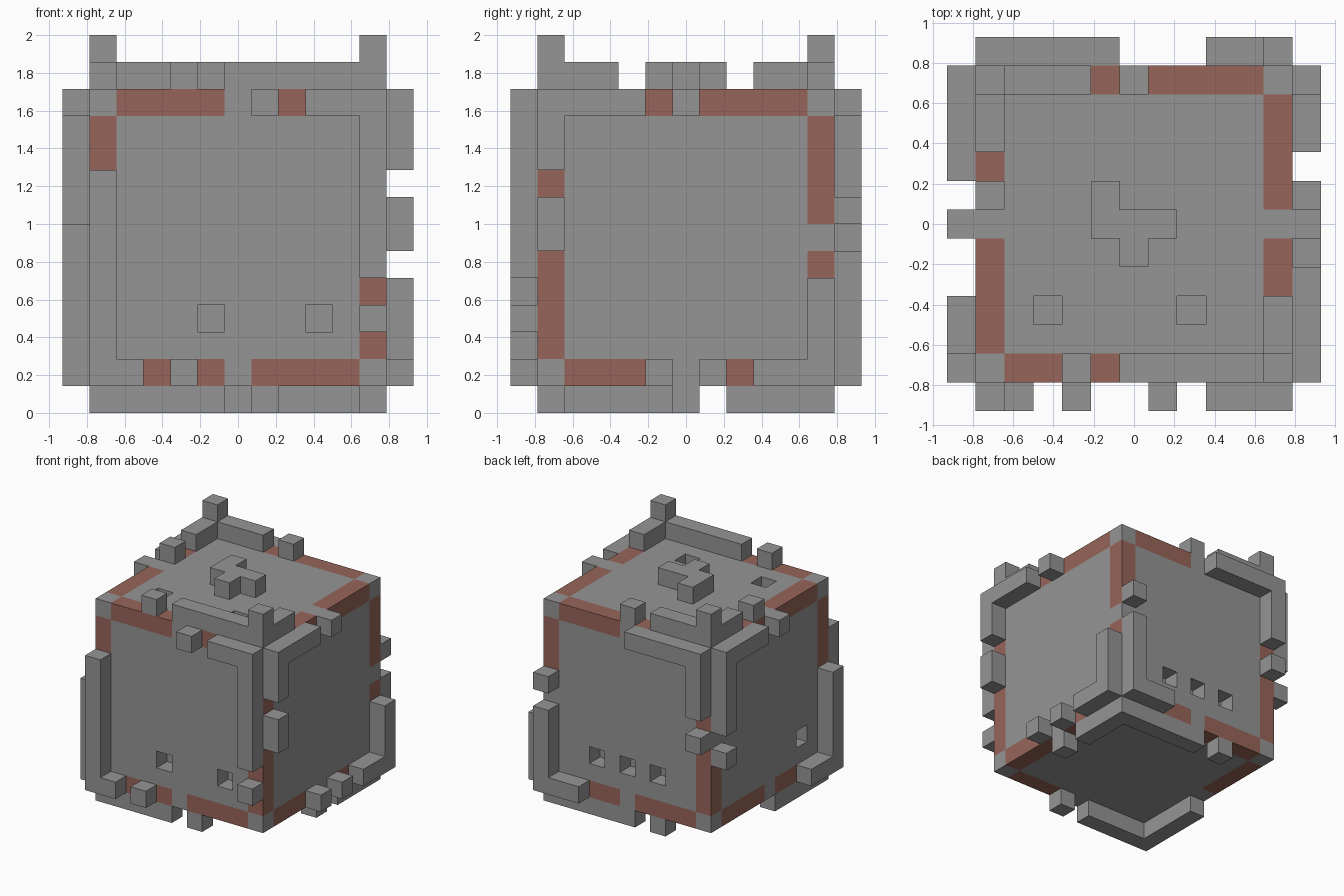
import bpy
import bmesh
from mathutils import Vector

if "Cube" in bpy.data.objects:
    bpy.data.objects.remove(bpy.data.objects["Cube"], do_unlink=True)

COUNT = 11                           # blocks along one core edge
UNIT = 1 / 7                         # size of one block
LOW, HIGH = 1, COUNT                 # first and last core block
MID = (LOW + HIGH) // 2
CENTRE = Vector((MID + 0.5, MID + 0.5, 0))
SIDES = {"right": (0, -1), "left": (0, 1), "front": (1, -1),
         "back": (1, 1), "bottom": (2, -1), "top": (2, 1)}


def material(name, *rgb):
    mat = bpy.data.materials.new(name)
    mat.use_nodes = True
    mat.diffuse_color = (*rgb, 1)
    mat.node_tree.nodes["Principled BSDF"].inputs["Base Color"].default_value = (*rgb, 1)
    return mat


GREY = material("stone grey", 0.3, 0.3, 0.3)
RUST = material("rust red", 0.31, 0.13, 0.1)


def end_block(side):
    return HIGH if SIDES[side][1] > 0 else LOW


def edge_block(side, edge, place):
    """A block raised on one side, beside one edge, at a place along it."""
    axis, sign = SIDES[side]
    cell = [place] * 3
    cell[axis] = end_block(side) + sign
    cell[SIDES[edge][0]] = end_block(edge)
    return tuple(cell)


def arm(side, edge, start, length):
    """A straight ridge along an edge, running inward from the start corner."""
    first, step = end_block(start), -SIDES[start][1]
    return {edge_block(side, edge, first + step * i) for i in range(length)}


def elbow(side, edge_a, length_a, edge_b, length_b):
    """An L-shaped ridge around a corner of one side."""
    return arm(side, edge_a, edge_b, length_a) | arm(side, edge_b, edge_a, length_b)


parts = {}


def add_ridges(side, *elbows):
    for number, shape in enumerate(elbows, 1):
        parts[f"{side}_ridge_{number}"] = elbow(side, *shape)


def add_studs(side, **places):
    for edge, spots in places.items():
        parts[f"{side}_{edge}_studs"] = {edge_block(side, edge, p) for p in spots}


# Core cube with square pits sunk into its faces
core_range = range(LOW, HIGH + 1)
core = {(x, y, z) for x in core_range for y in core_range for z in core_range}
PIT = 3
core -= {(x, LOW, PIT) for x in (5, 9)}
core -= {(x, HIGH, PIT) for x in (4, 6, 8)}
core -= {(x, PIT, HIGH) for x in (PIT, 8)}
core.remove((LOW, PIT, PIT))
parts["core"] = core

# Two corner ridges on every side
add_ridges("front", ("right", 8, "bottom", 2), ("left", 7, "top", 3))
add_ridges("back", ("right", 4, "top", 5), ("left", 5, "bottom", 3))
add_ridges("left", ("front", 3, "top", 4), ("back", 4, "bottom", 3))
add_ridges("right", ("front", 6, "bottom", 3), ("back", 5, "top", 4))
add_ridges("top", ("front", 6, "left", 3), ("back", 4, "right", 3))
add_ridges("bottom", ("front", 5, "right", 5), ("back", 6, "left", 4))

# Single studs along the edges
add_studs("front", bottom=[4], left=[3], top=[7])
add_studs("back", right=[MID], left=[7])
add_studs("left", top=[MID], front=[MID, 7], bottom=[5, 7])
add_studs("right", back=[5], top=[MID])
add_studs("top", front=[4], right=[7], back=[MID])
add_studs("bottom", front=[7], left=[MID], back=[4])

# Raised emblem in the middle of the top, and two posts on opposite corners
ROOF = HIGH + 1
parts["top_emblem"] = {(MID + dx, MID + dy, ROOF) for dx, dy in
                       ((0, 0), (-1, 0), (1, 0), (0, -1), (-1, 1))}
parts["corner_posts"] = {(HIGH, LOW, ROOF + 1), (LOW, HIGH, ROOF + 1)}

solid = set().union(*parts.values())


def on_border_band(cell, axis, sign):
    """True for outer faces along an edge, apart from corners and edge middles."""
    if cell[axis] != (HIGH if sign > 0 else LOW):
        return False
    a, b = (cell[i] for i in range(3) if i != axis)
    ends = (LOW, HIGH)
    return (a in ends) != (b in ends) and MID not in (a, b)


def build(name, cells):
    """Mesh the exposed skin of a group of blocks."""
    bm = bmesh.new()
    corners = {}

    def corner(point):
        key = tuple(point)
        if key not in corners:
            corners[key] = bm.verts.new((Vector(key) - CENTRE) * UNIT)
        return corners[key]

    for cell in sorted(cells):
        for axis, sign in SIDES.values():
            beyond = list(cell)
            beyond[axis] += sign
            if tuple(beyond) in solid:
                continue
            loop = []
            for du, dv in ((0, 0), (1, 0), (1, 1), (0, 1))[::sign]:
                point = list(cell)
                point[axis] += sign > 0
                point[(axis + 1) % 3] += du
                point[(axis + 2) % 3] += dv
                loop.append(corner(point))
            face = bm.faces.new(loop)
            face.material_index = int(name == "core" and on_border_band(cell, axis, sign))

    mesh = bpy.data.meshes.new(name)
    bm.to_mesh(mesh)
    bm.free()
    mesh.materials.append(GREY)
    if name == "core":
        mesh.materials.append(RUST)
    bpy.context.collection.objects.link(bpy.data.objects.new(name, mesh))


for part_name, part_cells in parts.items():
    build(part_name, part_cells)
